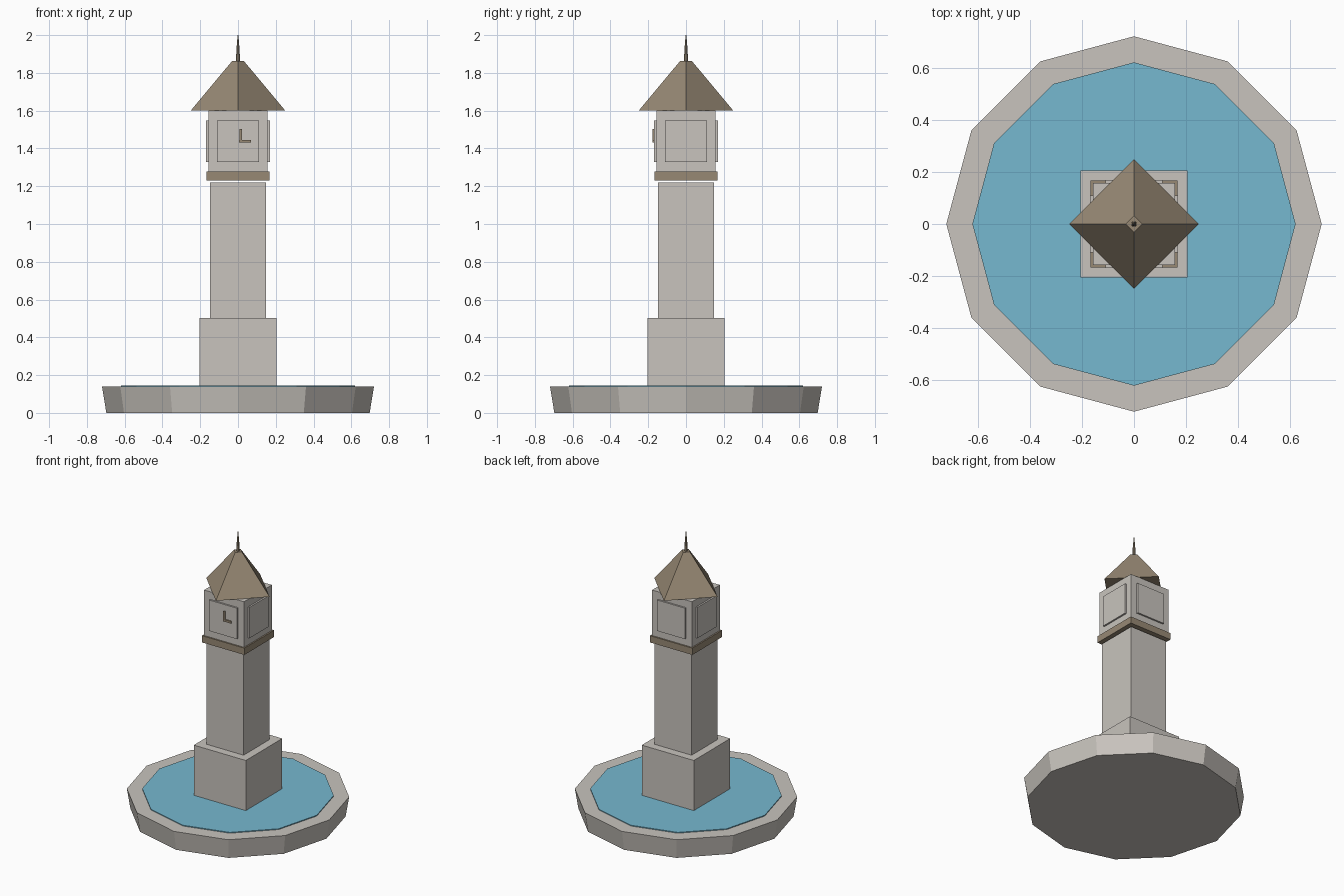
import bpy
from math import pi, sin, cos

cube = bpy.data.objects.get("Cube")
if cube:
    bpy.data.objects.remove(cube, do_unlink=True)


def make_material(name, rgb):
    mat = bpy.data.materials.new(name)
    mat.use_nodes = True
    mat.diffuse_color = (*rgb, 1)
    mat.node_tree.nodes["Principled BSDF"].inputs["Base Color"].default_value = (*rgb, 1)
    return mat


stone = make_material("pale stone", (0.58, 0.55, 0.51))
brown = make_material("roof brown", (0.31, 0.25, 0.175))
water_blue = make_material("water blue", (0.18, 0.48, 0.63))


def box(name, mat, x, y, z):
    """Box spanning the (min, max) range on each axis."""
    spans = (x, y, z)
    bpy.ops.mesh.primitive_cube_add(size=1, location=[(a + b) / 2 for a, b in spans])
    ob = bpy.context.object
    ob.name = name
    for v in ob.data.vertices:
        v.co = [c * (b - a) for c, (a, b) in zip(v.co, spans)]
    ob.data.materials.append(mat)
    return ob


def square_block(name, mat, half, z0, z1):
    return box(name, mat, (-half, half), (-half, half), (z0, z1))


def lathe(name, mat, sides, profile):
    """Faceted solid from (radius, height) rings, one corner on +x."""
    verts = [(r * cos(2 * pi * i / sides), r * sin(2 * pi * i / sides), z)
             for r, z in profile for i in range(sides)]
    faces = [list(range(sides))[::-1],
             [(len(profile) - 1) * sides + i for i in range(sides)]]
    for k in range(len(profile) - 1):
        for i in range(sides):
            j = (i + 1) % sides
            a, b = k * sides, (k + 1) * sides
            faces.append([a + i, a + j, b + j, b + i])
    mesh = bpy.data.meshes.new(name)
    mesh.from_pydata(verts, [], faces)
    mesh.materials.append(mat)
    ob = bpy.data.objects.new(name, mesh)
    bpy.context.collection.objects.link(ob)
    return ob


# Fountain basin and its water
lathe("basin", stone, 12, [(0.697, 0), (0.72, 0.14)])
lathe("water", water_blue, 12, [(0.62, 0.12), (0.62, 0.146)])

# Tower
square_block("pedestal", stone, 0.205, 0.13, 0.503)
square_block("shaft", stone, 0.147, 0.5, 1.219)
square_block("cornice", brown, 0.167, 1.23, 1.278)
square_block("clock_housing", stone, 0.157, 1.278, 1.602)

# Raised panel on each side of the housing
for i, side in enumerate(("front", "left", "back", "right")):
    panel = box(side + "_panel", stone, (-0.11, 0.11), (-0.169, -0.15), (1.328, 1.548))
    # Turn the panel about the tower axis
    angle = i * pi / 2
    x, y, z = panel.location
    panel.location = (-y * sin(angle), y * cos(angle), z)
    panel.rotation_euler.z = angle

# Clock hands
box("minute_hand", brown, (0.008, 0.021), (-0.178, -0.165), (1.431, 1.503))
box("hour_hand", brown, (0.006, 0.069), (-0.178, -0.165), (1.431, 1.446))

# Roof turned a half corner to the housing, with a thin spire
lathe("roof", brown, 4, [(0.249, 1.602), (0.031, 1.863)])
lathe("spire", brown, 8, [(0.011, 1.86), (0.008, 1.93), (0.002, 2.0)])
